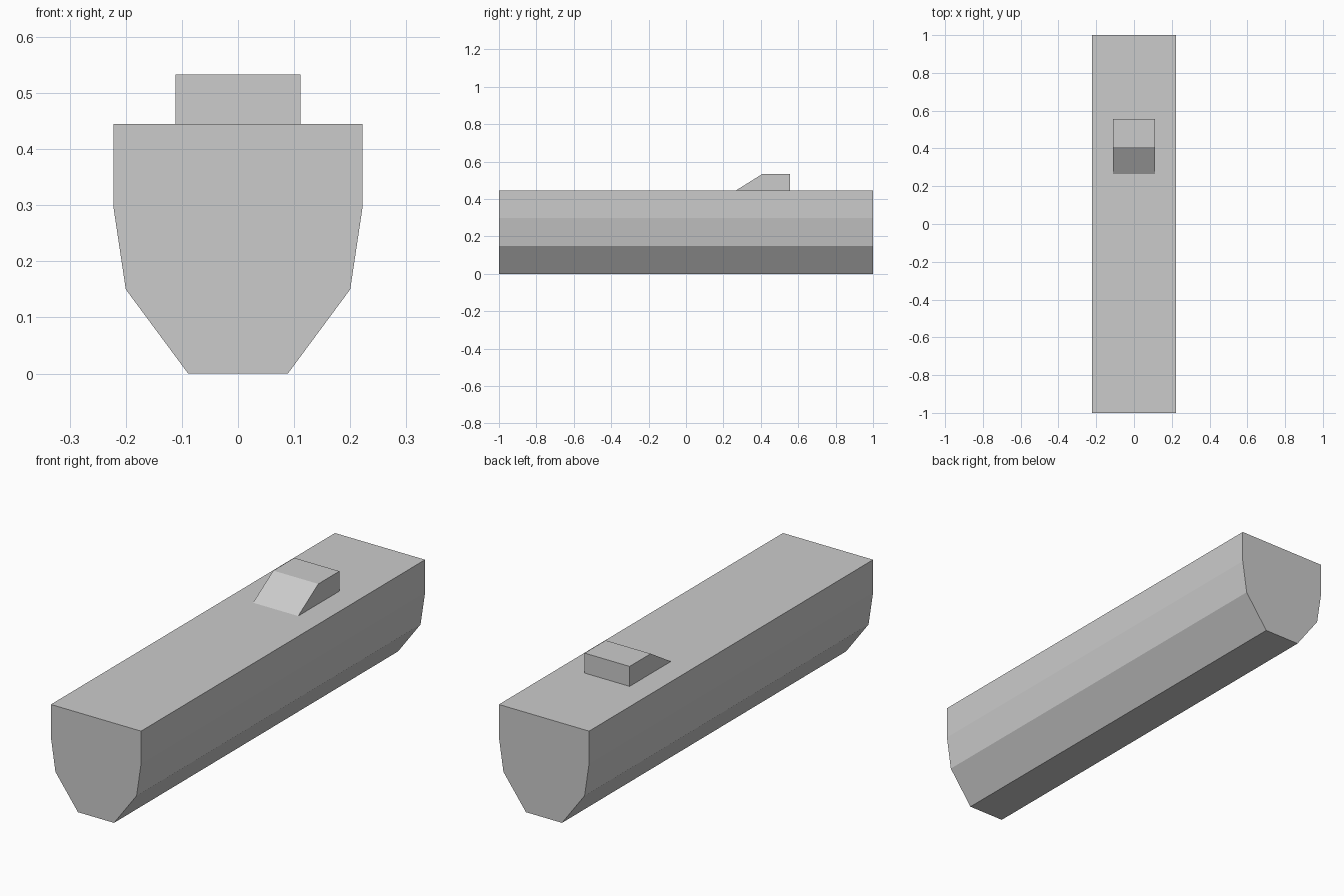
import bpy
import bmesh
from mathutils import Vector

if "Cube" in bpy.data.objects:
    bpy.data.objects.remove(bpy.data.objects["Cube"])


def prism(name, profile, depth):
    """Extrude a closed 3D profile along the depth vector into a flat-shaded solid."""
    bm = bmesh.new()
    face = bm.faces.new([bm.verts.new(p) for p in profile])
    result = bmesh.ops.extrude_face_region(bm, geom=[face], use_keep_orig=True)
    moved = [g for g in result["geom"] if isinstance(g, bmesh.types.BMVert)]
    bmesh.ops.translate(bm, verts=moved, vec=Vector(depth))
    bmesh.ops.recalc_face_normals(bm, faces=bm.faces)
    mesh = bpy.data.meshes.new(name)
    bm.to_mesh(mesh)
    bm.free()
    obj = bpy.data.objects.new(name, mesh)
    bpy.context.collection.objects.link(obj)
    return obj


# Main body: half cross-section mirrored about x = 0, run along y
half = [(0.0889, 0), (0.2, 0.15), (0.2222, 0.298), (0.2222, 0.4444)]
section = half + [(-x, z) for x, z in reversed(half)]
prism("body", [(x, -1, z) for x, z in section], (0, 2, 0))

# Raised block on the deck with a sloped front, its base sunk into the body
side = [(0.265, 0.4444), (0.407, 0.5333), (0.5556, 0.5333),
        (0.5556, 0.43), (0.265, 0.43)]
prism("deck_block", [(-0.1111, y, z) for y, z in side], (0.2222, 0, 0))
